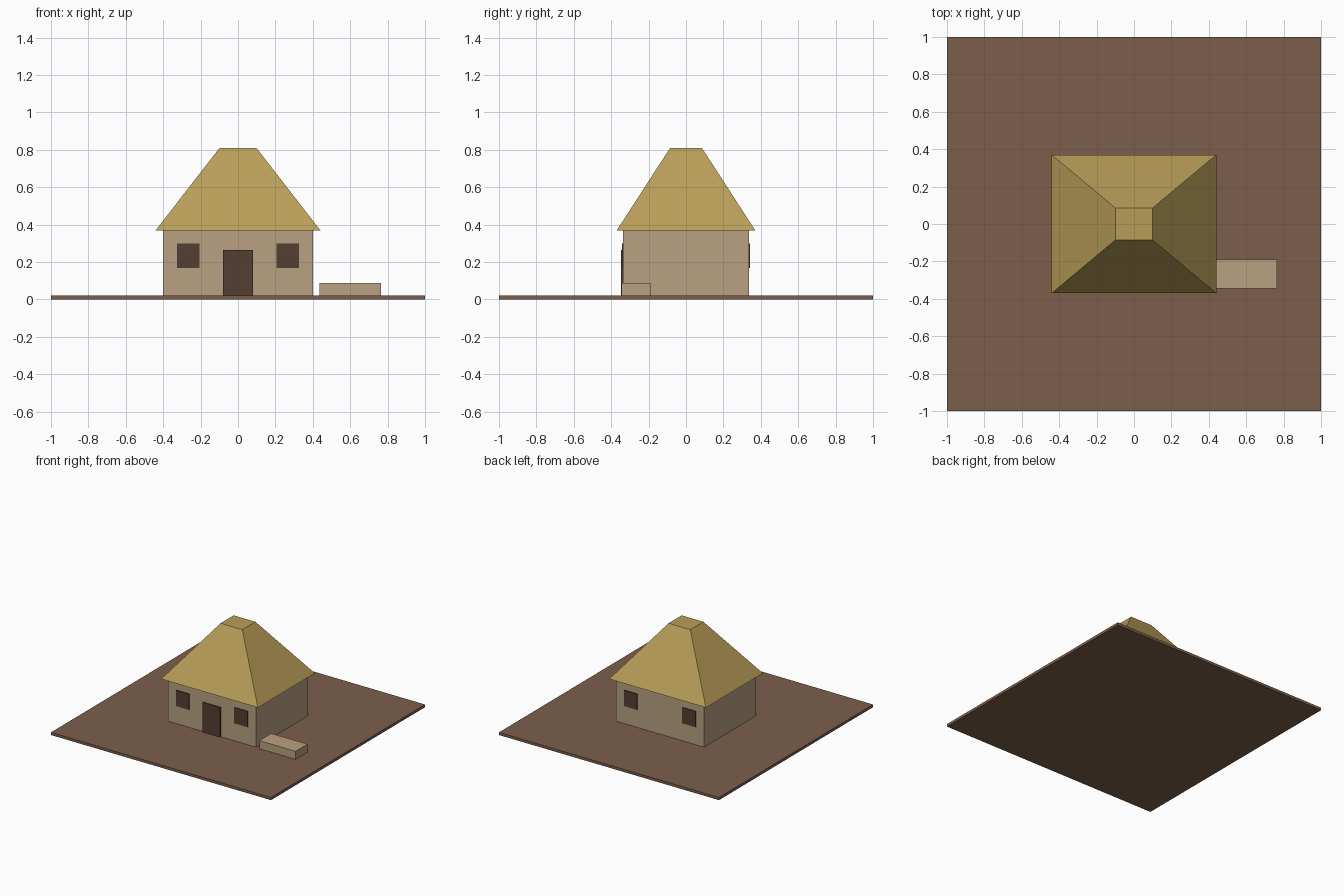
import bpy
import bmesh

cube = bpy.data.objects.get("Cube")
if cube:
    bpy.data.objects.remove(cube, do_unlink=True)


def make_material(name, rgb):
    linear = [((c / 255 + 0.055) / 1.055) ** 2.4 for c in rgb]
    mat = bpy.data.materials.new(name)
    mat.use_nodes = True
    mat.diffuse_color = (*linear, 1)
    bsdf = mat.node_tree.nodes["Principled BSDF"]
    bsdf.inputs["Base Color"].default_value = (*linear, 1)
    bsdf.inputs["Roughness"].default_value = 0.9
    return mat


earth = make_material("earth brown", (124, 95, 76))
clay = make_material("clay tan", (185, 161, 129))
thatch = make_material("thatch straw", (184, 158, 88))
wood = make_material("dark wood", (82, 62, 50))


def box(name, x, y, z, mat, top_scale=(1, 1)):
    """Box between (min, max) ranges; top_scale tapers the upper face."""
    bm = bmesh.new()
    bmesh.ops.create_cube(bm, size=1)
    for v in bm.verts:
        sx, sy = top_scale if v.co.z > 0 else (1, 1)
        v.co.x = sum(x) / 2 + v.co.x * (x[1] - x[0]) * sx
        v.co.y = sum(y) / 2 + v.co.y * (y[1] - y[0]) * sy
        v.co.z = sum(z) / 2 + v.co.z * (z[1] - z[0])
    mesh = bpy.data.meshes.new(name)
    bm.to_mesh(mesh)
    bm.free()
    mesh.materials.append(mat)
    obj = bpy.data.objects.new(name, mesh)
    bpy.context.collection.objects.link(obj)
    return obj


# Ground slab, walls and tapered thatched roof
GROUND, EAVES, WALL_Y = 0.022, 0.37, 0.337
box("ground", (-1, 1), (-1, 1), (0, GROUND), earth)
box("walls", (-0.4, 0.4), (-WALL_Y, WALL_Y), (GROUND, EAVES), clay)
box("roof", (-0.44, 0.44), (-0.37, 0.37), (EAVES, 0.81), thatch,
    top_scale=(0.225, 0.23))

# Front door
box("door", (-0.08, 0.08), (-0.348, -WALL_Y), (GROUND, 0.265), wood)

# Windows, a pair on the front and a pair on the back
for side, x in (("right", -0.265), ("left", 0.265)):
    for wall, sign in (("front", -1), ("back", 1)):
        ys = sorted((sign * WALL_Y, sign * (WALL_Y + 0.006)))
        box(f"{wall}_window_{side}", (x - 0.06, x + 0.06), ys,
            (0.168, 0.298), wood)

# Low bench beside the house
box("bench", (0.435, 0.765), (-0.345, -0.19), (GROUND, 0.088), clay)
